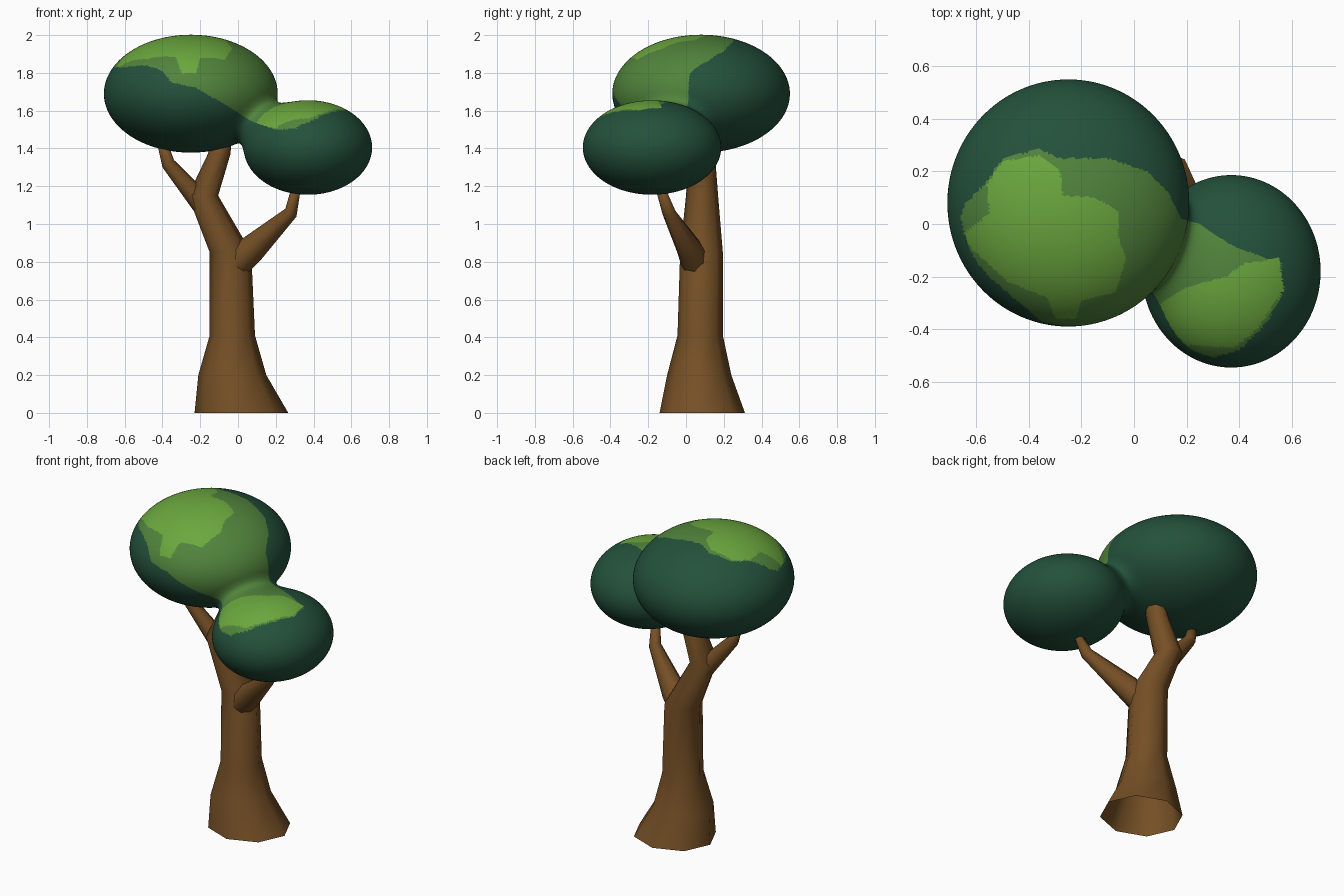
import bpy, bmesh, math
from mathutils import Vector

if "Cube" in bpy.data.objects:
    bpy.data.objects.remove(bpy.data.objects["Cube"])


def material(name, rgb):
    m = bpy.data.materials.new(name)
    m.diffuse_color = (*rgb, 1)
    m.use_nodes = True
    m.node_tree.nodes["Principled BSDF"].inputs["Base Color"].default_value = m.diffuse_color
    return m


bark = material("bark_brown", (0.178, 0.079, 0.019))
dark = material("dark_leaf_green", (0.017, 0.082, 0.044))
mid = material("mid_leaf_green", (0.082, 0.23, 0.045))
bright = material("bright_leaf_green", (0.147, 0.39, 0.048))


def finish(bm, name, mats):
    bmesh.ops.recalc_face_normals(bm, faces=bm.faces)
    for f in bm.faces:
        f.smooth = True
    me = bpy.data.meshes.new(name)
    bm.to_mesh(me)
    bm.free()
    for m in mats:
        me.materials.append(m)
    ob = bpy.data.objects.new(name, me)
    bpy.context.collection.objects.link(ob)
    return ob


def tube(name, path, flat=False, sides=8):
    """Loft rings (x, y, z, rx, ry); open at the bottom, capped at the top."""
    bm = bmesh.new()
    pts = [Vector(p[:3]) for p in path]
    rings = []
    for i, p in enumerate(path):
        t = pts[min(i + 1, len(pts) - 1)] - pts[max(i - 1, 0)]
        t = Vector((0, 0, 1)) if flat else t.normalized()
        u = Vector((0, 1, 0)).cross(t).normalized()
        v = t.cross(u)
        ring = []
        for k in range(sides):
            a = math.tau * k / sides
            ring.append(bm.verts.new(pts[i] + u * math.cos(a) * p[3] + v * math.sin(a) * p[4]))
        rings.append(ring)
    for a, b in zip(rings, rings[1:]):
        for k in range(sides):
            j = (k + 1) % sides
            bm.faces.new((a[k], a[j], b[j], b[k]))
    bm.faces.new(rings[-1])
    return finish(bm, name, [bark])


# Trunk with flared foot, and two side branches
tube("trunk", [(0.018, 0.086, 0, 0.248, 0.226), (-0.03, 0.07, 0.2, 0.18, 0.17),
               (-0.03, 0.075, 0.41, 0.12, 0.12), (-0.04, 0.082, 0.85, 0.11, 0.113),
               (-0.185, 0.085, 1.15, 0.08, 0.085), (-0.1, 0.085, 1.37, 0.06, 0.068),
               (-0.08, 0.085, 1.48, 0.05, 0.06)], flat=True)
tube("right_branch", [(-0.03, 0.06, 0.77, 0.08, 0.08), (0.07, 0.02, 0.865, 0.075, 0.07),
                      (0.28, -0.09, 1.06, 0.036, 0.036), (0.31, -0.14, 1.2, 0.024, 0.024)])
tube("left_branch", [(-0.19, 0.085, 1.11, 0.06, 0.06), (-0.37, 0.055, 1.32, 0.036, 0.036),
                     (-0.4, 0.045, 1.43, 0.028, 0.028)])

# Canopy: two ellipsoids melted together
BLOBS = [((-0.25, 0.08, 1.69), (0.46, 0.47, 0.312)),
         ((0.37, -0.18, 1.405), (0.34, 0.366, 0.25))]
K = 0.13


def field(x, y, z):
    d = []
    for c, r in BLOBS:
        q = math.sqrt(((x - c[0]) / r[0]) ** 2 + ((y - c[1]) / r[1]) ** 2 + ((z - c[2]) / r[2]) ** 2)
        d.append((q - 1) * 0.38)
    h = max(K - abs(d[0] - d[1]), 0) / K
    return min(d) - h * h * K / 4


# Painted patches, outlined as seen from the top
MID = [(-0.67, 0), (-0.64, 0.08), (-0.56, 0.16), (-0.5, 0.25), (-0.36, 0.285), (-0.28, 0.25),
       (-0.1, 0.25), (0.05, 0.2), (0.13, 0.12), (0.18, 0.02), (0.25, 0.0), (0.37, -0.08),
       (0.5, -0.13), (0.56, -0.15), (0.56, -0.28), (0.5, -0.38), (0.4, -0.48), (0.3, -0.51),
       (0.18, -0.52), (0.08, -0.48), (-0.12, -0.4), (-0.32, -0.4), (-0.4, -0.33),
       (-0.46, -0.28), (-0.56, -0.19), (-0.64, -0.1)]
TOP_BRIGHT = [(-0.65, -0.04), (-0.55, 0.04), (-0.56, 0.15), (-0.5, 0.24), (-0.36, 0.26),
              (-0.28, 0.2), (-0.27, 0.11), (-0.15, 0.1), (-0.06, 0.05), (-0.06, -0.05),
              (-0.03, -0.13), (-0.07, -0.26), (-0.2, -0.29), (-0.22, -0.36), (-0.3, -0.36),
              (-0.33, -0.28), (-0.48, -0.22), (-0.62, -0.09)]
LOW_BRIGHT = [(0.07, -0.32), (0.2, -0.24), (0.35, -0.2), (0.42, -0.15), (0.55, -0.13),
              (0.57, -0.25), (0.47, -0.4), (0.38, -0.47), (0.2, -0.46), (0.12, -0.39)]
# Lower limit of the paint across the front
LIMIT = [(-0.8, 1.83), (-0.6, 1.83), (-0.48, 1.78), (-0.22, 1.72), (-0.1, 1.65), (0.08, 1.54), (0.2, 1.5), (0.8, 1.52)]


def inside(poly, x, y):
    hit = False
    for (x1, y1), (x2, y2) in zip(poly, poly[1:] + poly[:1]):
        if (y1 > y) != (y2 > y) and x < x1 + (y - y1) * (x2 - x1) / (y2 - y1):
            hit = not hit
    return hit


def limit(x):
    for (a, za), (b, zb) in zip(LIMIT, LIMIT[1:]):
        if x <= b:
            return za + (zb - za) * (x - a) / (b - a)
    return LIMIT[-1][1]


bm = bmesh.new()
bmesh.ops.create_icosphere(bm, subdivisions=7, radius=1)
C = (0.1, -0.06, 1.53)
for v in bm.verts:
    dx, dy, dz = v.co.normalized()
    lo, hi = 0.0, 1.2
    for _ in range(15):
        m = (lo + hi) / 2
        if field(C[0] + dx * m, C[1] + dy * m, C[2] + dz * m) < 0:
            lo = m
        else:
            hi = m
    v.co = (C[0] + dx * lo, C[1] + dy * lo, C[2] + dz * lo)
for f in bm.faces:
    x, y, z = f.calc_center_median()
    if z > limit(x):
        if inside(TOP_BRIGHT, x, y) or inside(LOW_BRIGHT, x, y):
            f.material_index = 2
        elif inside(MID, x, y):
            f.material_index = 1
finish(bm, "canopy", [dark, mid, bright])
